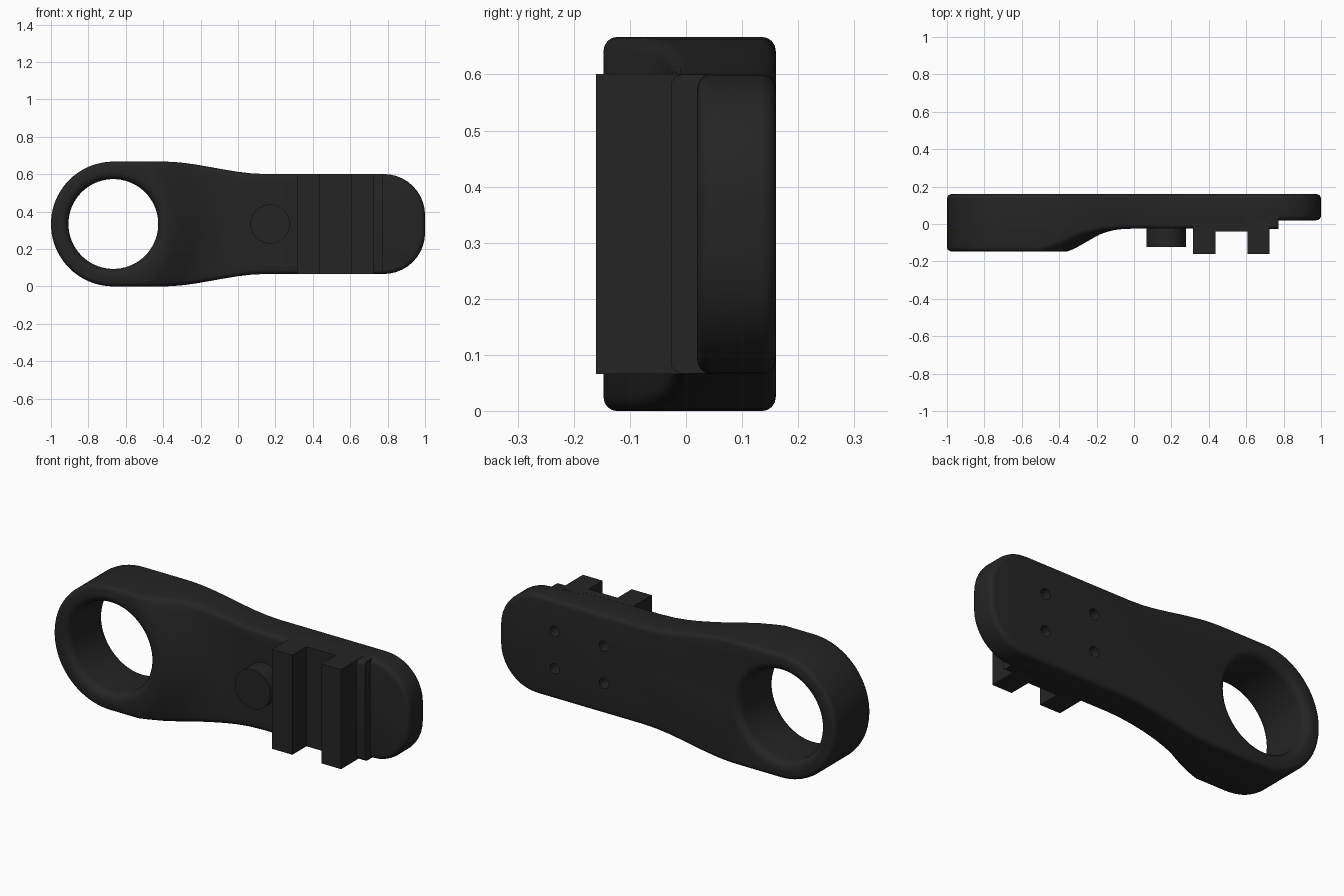
import bpy, bmesh, math

if "Cube" in bpy.data.objects:
    bpy.data.objects.remove(bpy.data.objects["Cube"])

CZ, BACK, M = 0.3335, 0.16, 10
EYE = -0.6665

mat = bpy.data.materials.new("black_plastic")
mat.diffuse_color = (0.018, 0.018, 0.018, 1)
mat.use_nodes = True
mat.node_tree.nodes["Principled BSDF"].inputs["Base Color"].default_value = mat.diffuse_color


def finish(bm, name, material=True):
    bmesh.ops.recalc_face_normals(bm, faces=bm.faces[:])
    me = bpy.data.meshes.new(name)
    bm.to_mesh(me)
    bm.free()
    ob = bpy.data.objects.new(name, me)
    bpy.context.collection.objects.link(ob)
    if material:
        me.materials.append(mat)
    return ob


def activate(ob):
    bpy.ops.object.select_all(action='DESELECT')
    ob.select_set(True)
    bpy.context.view_layer.objects.active = ob


def smooth(ob):
    activate(ob)
    bpy.ops.object.shade_smooth_by_angle(angle=math.radians(30))


def lathe(bm, profile, x, z, n):
    """Closed solid of revolution about a y-parallel axis; profile is (radius, y)."""
    rings = [[bm.verts.new((x + r * math.cos(2 * math.pi * k / n), y,
                            z + r * math.sin(2 * math.pi * k / n)))
              for k in range(n)] for r, y in profile]
    for a, b in zip(rings, rings[1:]):
        for k in range(n):
            bm.faces.new((a[k], a[k - 1], b[k - 1], b[k]))
    bm.faces.new(rings[0])
    bm.faces.new(rings[-1])


def prism(bm, pts, z0, z1):
    lo = [bm.verts.new((x, y, z0)) for x, y in pts]
    hi = [bm.verts.new((x, y, z1)) for x, y in pts]
    bm.faces.new(lo)
    bm.faces.new(hi)
    for i in range(len(pts)):
        bm.faces.new((lo[i - 1], lo[i], hi[i], hi[i - 1]))


def half_height(x):
    t = min(max((x + 0.4) / 0.55, 0), 1)
    return 0.3335 - 0.0665 * t * t * (3 - 2 * t)


# Arm body: front stations are (x, y, how far the sides sweep back to the eye)
stations = [(-.36, -.147, .14), (-.34, -.141, .14), (-.31, -.127, .13),
            (-.265, -.102, .115), (-.22, -.076, .1), (-.185, -.057, .09),
            (-.145, -.042, .07), (-.104, -.032, .05), (-.05, -.026, .02),
            (0, -.025, 0), (.07, -.025, 0), (.15, -.025, 0),
            (.62, -.025, 0), (.71, .02, 0)]
bm = bmesh.new()
rows = []
for x, y, sweep in stations:
    row = []
    for j in range(M + 1):
        s = 2 * j / M - 1
        px = x - sweep * s * s
        row.append(bm.verts.new((px, y, CZ + s * half_height(px))))
    rows.append(row)
right = []
for sign, a0 in ((1, 90), (-1, 0)):
    for k in range(11):
        a = math.radians(a0 - 9 * k)
        right.append(bm.verts.new((.78 + .22 * math.cos(a), .02,
                                   CZ + sign * .047 + .22 * math.sin(a))))
left = []
for k in range(41):
    a = math.radians(270 - 4.5 * k)
    left.append(bm.verts.new((EYE + .3335 * math.cos(a), -.147, CZ + .3335 * math.sin(a))))
bm.faces.new(left + rows[0][::-1])
bm.faces.new(right + rows[-1])
for a, b in zip(rows, rows[1:]):
    for j in range(M):
        bm.faces.new((a[j], a[j + 1], b[j + 1], b[j]))
loop = [r[-1] for r in rows] + right + [r[0] for r in rows[::-1]] + left
back = [bm.verts.new((v.co.x, BACK, v.co.z)) for v in loop]
bm.faces.new(back)
rim = []
for i in range(len(loop)):
    bm.faces.new((loop[i - 1], loop[i], back[i], back[i - 1]))
    rim += [bm.edges.get((loop[i - 1], loop[i])), bm.edges.get((back[i - 1], back[i]))]
bmesh.ops.recalc_face_normals(bm, faces=bm.faces[:])
bmesh.ops.bevel(bm, geom=rim, offset=.025, offset_type='OFFSET', segments=4,
                profile=.5, affect='EDGES', clamp_overlap=False)
body = finish(bm, "arm_body")

# Cutters: large filleted eye and four blind screw holes in the back
R, F = .24, .042
arc = [math.radians(15 * k) for k in range(7)]
prof = [(R + F, -.3)] + [(R + F - F * math.sin(a), -.147 + F - F * math.cos(a)) for a in arc]
prof += [(R + F - F * math.cos(a), BACK - F + F * math.sin(a)) for a in arc] + [(R + F, .3)]
bm = bmesh.new()
lathe(bm, prof, EYE, CZ, 72)
eye = finish(bm, "eye_cutter", False)
bm = bmesh.new()
for x in (.375, .67):
    for dz in (-.1, .1):
        lathe(bm, [(.028, .06), (.028, .3)], x, CZ + dz, 24)
screws = finish(bm, "screw_cutter", False)
for cutter in (eye, screws):
    cutter.hide_render = True
    activate(body)
    mod = body.modifiers.new("cut", 'BOOLEAN')
    mod.operation, mod.solver, mod.object = 'DIFFERENCE', 'EXACT', cutter
    bpy.ops.object.modifier_apply(modifier=mod.name)
    bpy.data.objects.remove(cutter)
smooth(body)

# Twin rails with a shallow floor between them
bm = bmesh.new()
prism(bm, [(.315, 0), (.315, -.16), (.435, -.16), (.435, -.04), (.608, -.04),
           (.608, -.16), (.725, -.16), (.725, .03), (.6, .03), (.6, 0)], .066, .601)
finish(bm, "twin_rails")

# Ledge beside the outer rail
bm = bmesh.new()
prism(bm, [(.7, .05), (.7, -.027), (.773, -.027), (.773, .05)], .067, .6)
edges = [e for e in bm.edges if all(v.co.y < 0 for v in e.verts)
         and abs(e.verts[0].co.x - e.verts[1].co.x) > .01]
bmesh.ops.bevel(bm, geom=edges, offset=.02, segments=4, profile=.5, affect='EDGES')
smooth(finish(bm, "rail_ledge"))

# Round locating peg
bm = bmesh.new()
lathe(bm, [(.105, 0), (.105, -.122)], .172, CZ, 48)
smooth(finish(bm, "round_peg"))
